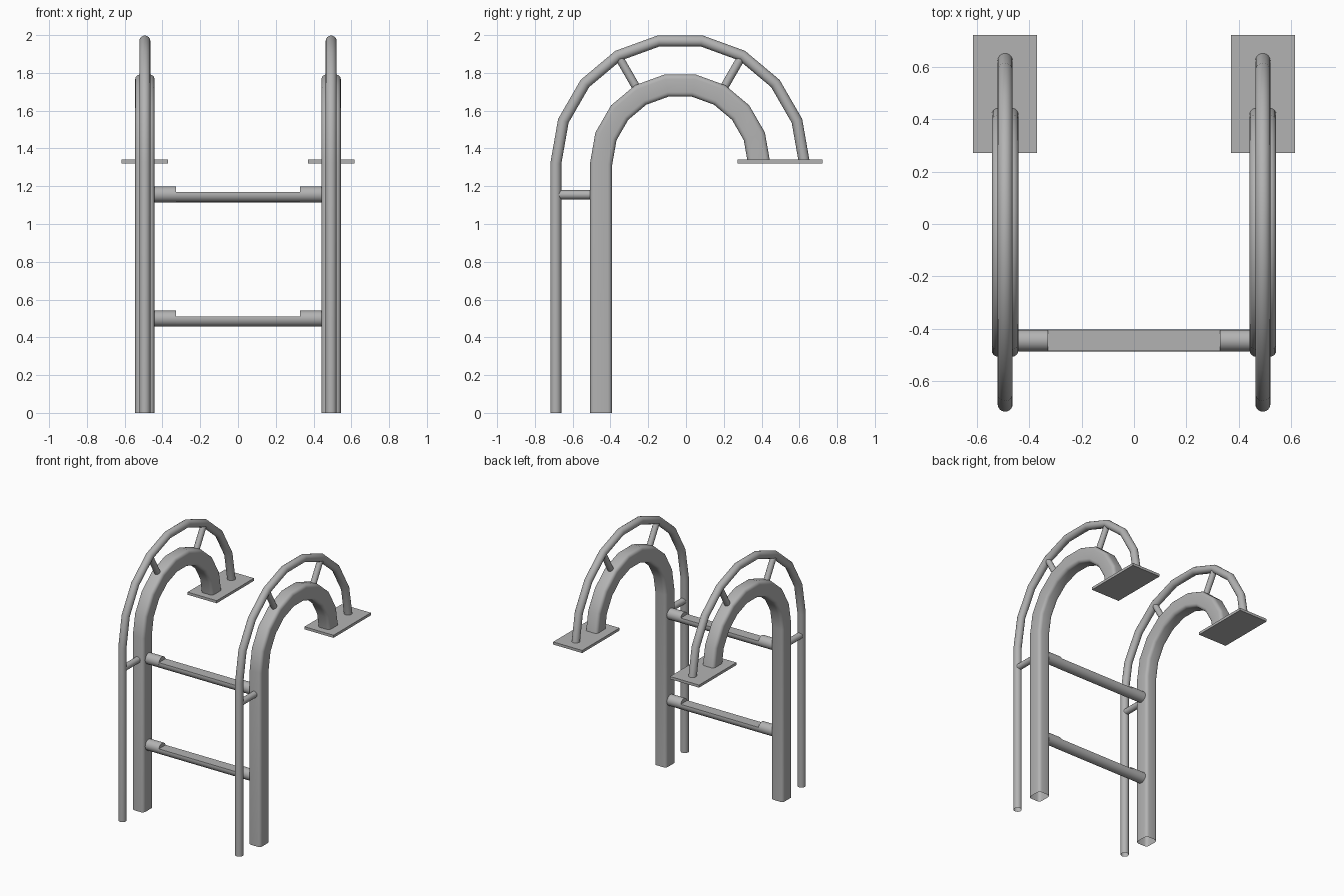
import bpy, bmesh, math
from mathutils import Vector

cube = bpy.data.objects.get("Cube")
if cube:
    bpy.data.objects.remove(cube)

steel = bpy.data.materials.new("brushed_grey_steel")
steel.use_nodes = True
grey = (0.45, 0.45, 0.45, 1)
steel.diffuse_color = grey
steel.node_tree.nodes["Principled BSDF"].inputs["Base Color"].default_value = grey

RAIL_X = 0.493
ARC_Y, ARC_Z = -0.031, 1.321
RAIL_R, GRAB_R = 0.418, 0.658


def circle(radius, sides=16):
    return [(radius * math.cos(math.tau * i / sides), radius * math.sin(math.tau * i / sides))
            for i in range(sides)]


def rounded_rect(w, h, r, steps=4):
    """Closed profile of a rectangle with rounded corners."""
    points = []
    for k, (sx, sy) in enumerate([(1, 1), (-1, 1), (-1, -1), (1, -1)]):
        for i in range(steps + 1):
            a = math.pi / 2 * (k + i / steps)
            points.append((sx * (w / 2 - r) + r * math.cos(a), sy * (h / 2 - r) + r * math.sin(a)))
    return points


def finish(name, bm):
    bmesh.ops.recalc_face_normals(bm, faces=bm.faces)
    mesh = bpy.data.meshes.new(name)
    bm.to_mesh(mesh)
    bm.free()
    mesh.materials.append(steel)
    obj = bpy.data.objects.new(name, mesh)
    bpy.context.collection.objects.link(obj)
    bpy.ops.object.select_all(action='DESELECT')
    obj.select_set(True)
    bpy.context.view_layer.objects.active = obj
    bpy.ops.object.shade_smooth_by_angle(angle=math.radians(35))
    return obj


def sweep(name, path, profile, side, capped=False, end_dir=None):
    """Sweep a profile along a planar path with mitred joints."""
    path, side = [Vector(p) for p in path], Vector(side)
    dirs = [(b - a).normalized() for a, b in zip(path, path[1:])]
    bm, rings = bmesh.new(), []
    for i, p in enumerate(path):
        d_in = dirs[max(i - 1, 0)]
        d_out = dirs[min(i, len(dirs) - 1)]
        t = (d_in + d_out).normalized()
        if end_dir and i == len(path) - 1:
            t = Vector(end_dir)
        v = t.cross(side).normalized() / t.dot(d_in)
        rings.append([bm.verts.new(p + side * a + v * b) for a, b in profile])
    n = len(profile)
    for r0, r1 in zip(rings, rings[1:]):
        for j in range(n):
            k = (j + 1) % n
            bm.faces.new((r0[j], r0[k], r1[k], r1[j]))
    if capped:
        bm.faces.new(rings[0])
        bm.faces.new(rings[-1])
    return finish(name, bm)


def box(name, centre, size):
    bm = bmesh.new()
    bmesh.ops.create_cube(bm, size=1)
    for v in bm.verts:
        v.co = Vector(c + s * q for c, s, q in zip(centre, size, v.co))
    return finish(name, bm)


def arc_point(x, radius, degrees):
    a = math.radians(degrees)
    return (x, ARC_Y - radius * math.cos(a), ARC_Z + radius * math.sin(a))


def hook_path(x, radius):
    """Upright post followed by a half circle of nine segments."""
    return [(x, ARC_Y - radius, 0)] + [arc_point(x, radius, 20 * i) for i in range(10)]


# Side assemblies: hooked rail, grab rail, struts and foot plate
for label, x in (("left", RAIL_X), ("right", -RAIL_X)):
    sweep(label + "_main_rail", hook_path(x, RAIL_R), rounded_rect(0.102, 0.117, 0.024),
          (1, 0, 0), end_dir=(0, 0, -1))
    sweep(label + "_grab_rail", hook_path(x, GRAB_R), circle(0.029), (1, 0, 0), end_dir=(0, 0, -1))
    for part, angle in (("front", 60), ("back", 120)):
        sweep(f"{label}_{part}_strut",
              [arc_point(x, RAIL_R + 0.03, angle), arc_point(x, GRAB_R - 0.005, angle)],
              circle(0.022, 12), (1, 0, 0), capped=True)
    sweep(label + "_lower_strut", [(x, ARC_Y - GRAB_R + 0.01, 1.155), (x, ARC_Y - RAIL_R, 1.155)],
          circle(0.024, 12), (1, 0, 0), capped=True)
    box(label + "_foot_plate", (x, 0.497, 1.331), (0.245, 0.45, 0.02))

# Rungs: round ends with a flattened tread between them
RUNG_Y, RUNG_R, TREAD_X, TREAD_Z = -0.445, 0.042, 0.328, 0.012
for label, z in (("lower", 0.499), ("upper", 1.157)):
    for side, s in (("left", 1), ("right", -1)):
        sweep(f"{label}_rung_{side}_end", [(s * TREAD_X, RUNG_Y, z), (s * (RAIL_X - 0.03), RUNG_Y, z)],
              circle(RUNG_R), (0, 1, 0), capped=True)
    # Lower part of the circle, closed by the flat top
    start = math.asin(TREAD_Z / RUNG_R)
    sweep_angle = math.pi + 2 * start
    tread = [(RUNG_R * math.cos(start - sweep_angle * i / 12), RUNG_R * math.sin(start - sweep_angle * i / 12))
             for i in range(13)]
    sweep(label + "_rung_tread", [(-TREAD_X, RUNG_Y, z), (TREAD_X, RUNG_Y, z)], tread, (0, 1, 0))
